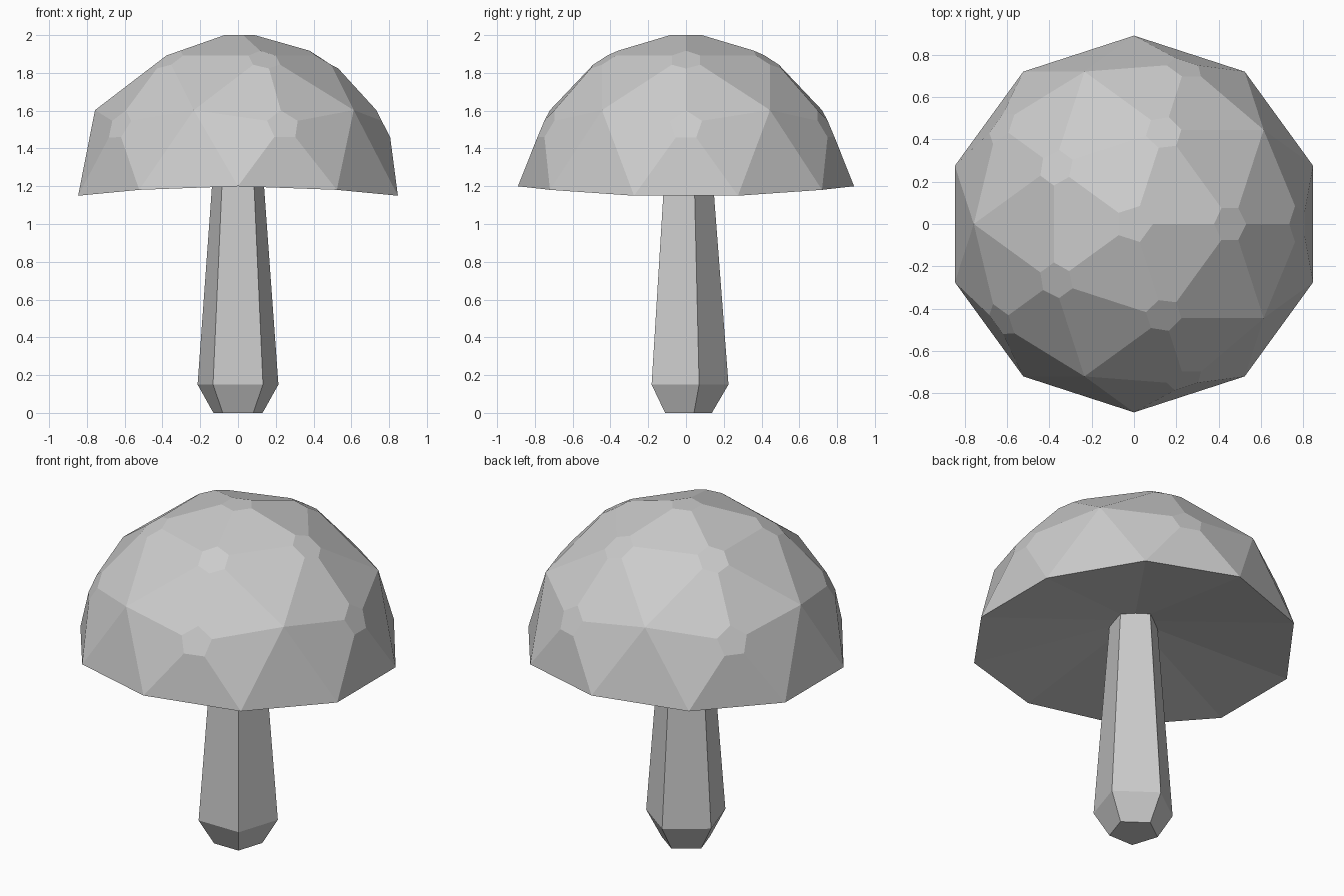
import bpy
import bmesh
from math import cos, sin, pi

if "Cube" in bpy.data.objects:
    bpy.data.objects.remove(bpy.data.objects["Cube"], do_unlink=True)

# One plain grey for the whole model
grey = bpy.data.materials.new("light_grey")
grey.use_nodes = True
colour = (0.6, 0.6, 0.6, 1)
grey.diffuse_color = colour
grey.node_tree.nodes["Principled BSDF"].inputs["Base Color"].default_value = colour


def finish(bm, name):
    """Turn a bmesh into a flat-shaded object."""
    bmesh.ops.recalc_face_normals(bm, faces=bm.faces)
    mesh = bpy.data.meshes.new(name)
    bm.to_mesh(mesh)
    bm.free()
    mesh.materials.append(grey)
    obj = bpy.data.objects.new(name, mesh)
    bpy.context.collection.objects.link(obj)
    return obj


# Cap: half an icosphere with a slightly wavy rim
RADIUS, BASE = 0.89, 1.135
bm = bmesh.new()
bmesh.ops.create_icosphere(bm, subdivisions=2, radius=RADIUS)
bmesh.ops.delete(bm, geom=[v for v in bm.verts if v.co.z < -0.05], context='VERTS')
rim = [e for e in bm.edges if e.is_boundary]
for v in bm.verts:
    v.co.z = 1.2 - 0.07 * v.co.x ** 2 if v.is_boundary else v.co.z + BASE

# Spots: clip every vertex of the dome except the rim and the five-point middle ring
middle = BASE + RADIUS * 0.5257
spots = [v for v in bm.verts if not v.is_boundary and abs(v.co.z - middle) > 0.02]
bmesh.ops.bevel(bm, geom=spots, offset=0.093, offset_type='OFFSET',
                segments=1, profile=0.5, affect='VERTICES', clamp_overlap=False)

# Hollow underside: shallow fan rising to the stem
rim = [e for e in bm.edges if e.is_boundary]
hub = bm.verts.new((0, 0, 1.32))
for e in rim:
    bm.faces.new((e.verts[0], e.verts[1], hub))
finish(bm, "cap")

# Stem: five-sided, with a narrowed foot and a tapering shaft
bm = bmesh.new()
rings = []
for r, z in ((0.137, 0), (0.225, 0.15), (0.135, 1.33)):
    angles = [pi / 2 + i * 2 * pi / 5 for i in range(5)]
    rings.append([bm.verts.new((r * cos(a), r * sin(a), z)) for a in angles])
for low, high in zip(rings, rings[1:]):
    for i in range(5):
        j = (i + 1) % 5
        bm.faces.new((low[i], low[j], high[j], high[i]))
bm.faces.new(rings[0])
bm.faces.new(rings[-1])
finish(bm, "stem")
